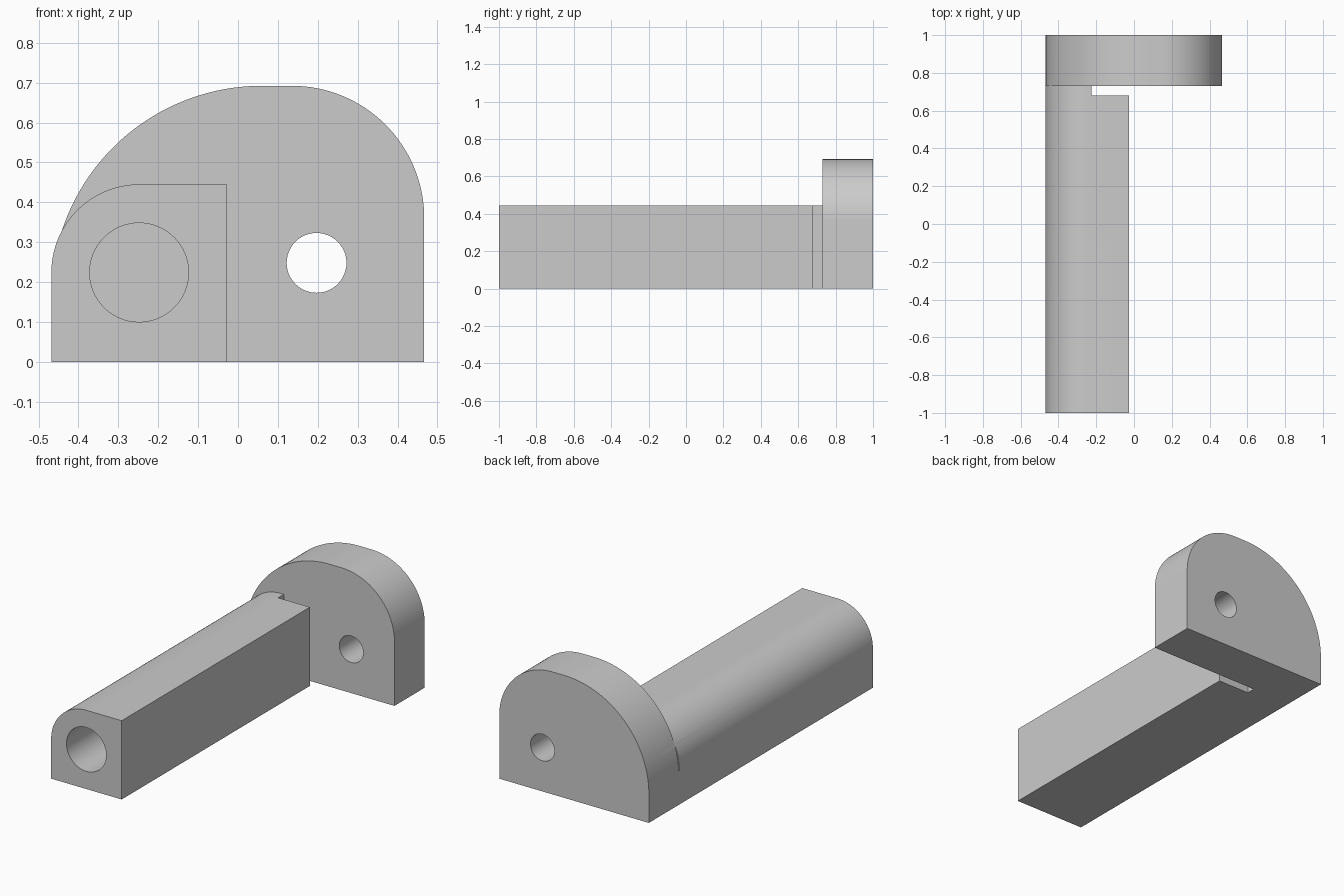
import bpy, bmesh, math

cube = bpy.data.objects.get("Cube")
if cube:
    bpy.data.objects.remove(cube, do_unlink=True)

GREY = (0.6, 0.6, 0.6, 1)
grey = bpy.data.materials.new("plain grey")
grey.use_nodes = True
grey.diffuse_color = GREY
grey.node_tree.nodes["Principled BSDF"].inputs["Base Color"].default_value = GREY


def arc(cx, cz, r, start, end, n=32):
    """Points along a circular arc in the xz plane, angles in degrees."""
    angles = [math.radians(start + (end - start) * i / n) for i in range(n + 1)]
    return [(cx + r * math.cos(a), cz + r * math.sin(a)) for a in angles]


def extrude(name, profile, y0, y1):
    """Solid prism with an xz profile, running from y0 to y1."""
    bm = bmesh.new()
    face = bm.faces.new([bm.verts.new((x, y0, z)) for x, z in profile])
    new = bmesh.ops.extrude_face_region(bm, geom=[face])["geom"]
    moved = [v for v in new if isinstance(v, bmesh.types.BMVert)]
    bmesh.ops.translate(bm, verts=moved, vec=(0, y1 - y0, 0))
    bmesh.ops.recalc_face_normals(bm, faces=bm.faces)
    mesh = bpy.data.meshes.new(name)
    bm.to_mesh(mesh)
    bm.free()
    mesh.materials.append(grey)
    obj = bpy.data.objects.new(name, mesh)
    bpy.context.collection.objects.link(obj)
    return obj


def combine(target, tool, operation):
    """Apply a boolean and discard the tool."""
    mod = target.modifiers.new(operation.lower(), 'BOOLEAN')
    mod.operation = operation
    mod.solver = 'EXACT'
    mod.object = tool
    tool.hide_render = True
    bpy.context.view_layer.objects.active = target
    bpy.ops.object.modifier_apply(modifier=mod.name)
    bpy.data.objects.remove(tool, do_unlink=True)


LEFT, RIGHT, BAR_EDGE = -0.468, 0.467, -0.027
PLATE_FRONT = 0.73

# End plate: large arc on one shoulder, smaller arc on the other
plate_profile = ([(LEFT, 0), (RIGHT, 0)]
                 + arc(0.135, 0.36, 0.332, 0, 90)
                 + arc(0.06, 0.164, 0.528, 90, 180, 48))
bracket = extrude("bracket", plate_profile, PLATE_FRONT, 1)

# Long bar with one rounded upper edge, overlapping slightly into the plate
bar_profile = ([(LEFT, 0), (BAR_EDGE, 0), (BAR_EDGE, 0.445)]
               + arc(-0.247, 0.224, 0.221, 90, 180))
bar = extrude("bar", bar_profile, -1, PLATE_FRONT + 0.002)

# Relief slot between bar and plate
slot = extrude("slot_cutter",
               [(-0.225, -0.1), (0.1, -0.1), (0.1, 0.6), (-0.225, 0.6)],
               0.68, 0.8)
combine(bar, slot, 'DIFFERENCE')
combine(bracket, bar, 'UNION')

# Blind bore along the bar, and a through hole in the plate
bore = extrude("bore_cutter", arc(-0.248, 0.224, 0.124, 0, 360, 64)[:-1], -1.1, 0.55)
combine(bracket, bore, 'DIFFERENCE')
hole = extrude("hole_cutter", arc(0.197, 0.248, 0.075, 0, 360, 48)[:-1], 0.6, 1.1)
combine(bracket, hole, 'DIFFERENCE')

# Smooth curved walls, crisp edges
bpy.ops.object.select_all(action='DESELECT')
bracket.select_set(True)
bpy.context.view_layer.objects.active = bracket
bpy.ops.object.shade_smooth_by_angle(angle=math.radians(25))
